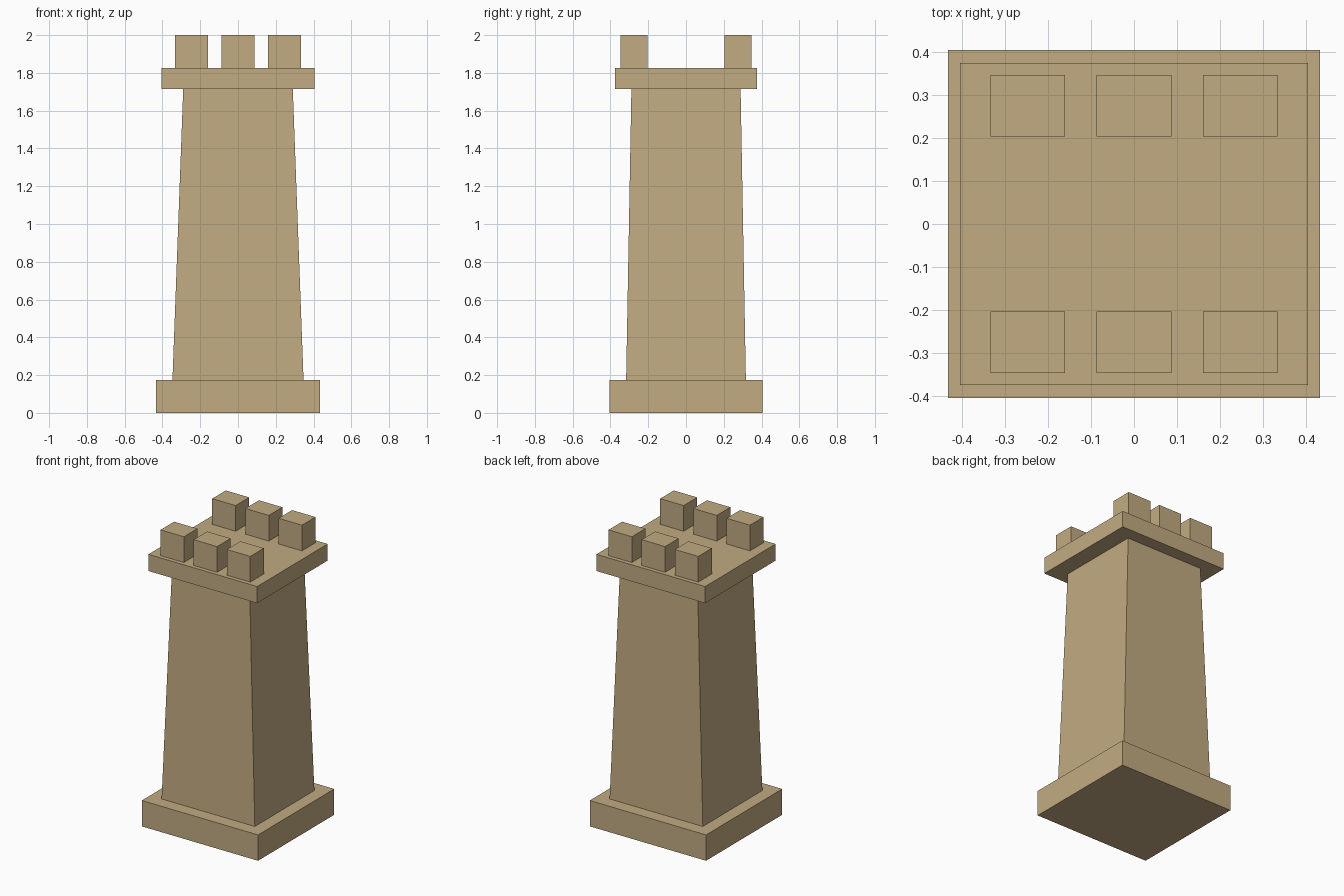
import bpy, bmesh

if "Cube" in bpy.data.objects:
    bpy.data.objects.remove(bpy.data.objects["Cube"])

stone = bpy.data.materials.new("tan_stone")
stone.diffuse_color = (0.539, 0.407, 0.223, 1)
stone.use_nodes = True
stone.node_tree.nodes["Principled BSDF"].inputs["Base Color"].default_value = stone.diffuse_color


def block(name, center, bottom, top, z0, z1):
    """Box with separate half sizes (x, y) at the bottom and the top."""
    bm = bmesh.new()
    bmesh.ops.create_cube(bm, size=2)
    for v in bm.verts:
        hx, hy = top if v.co.z > 0 else bottom
        v.co = (center[0] + v.co.x * hx, center[1] + v.co.y * hy,
                z1 if v.co.z > 0 else z0)
    mesh = bpy.data.meshes.new(name)
    bm.to_mesh(mesh)
    bm.free()
    mesh.materials.append(stone)
    obj = bpy.data.objects.new(name, mesh)
    bpy.context.collection.objects.link(obj)
    return obj


# Plinth, tapered shaft and top slab
block("base", (0, 0), (0.433, 0.405), (0.433, 0.405), 0, 0.174)
block("tower_shaft", (0, 0), (0.347, 0.317), (0.29, 0.289), 0.174, 1.715)
block("parapet_slab", (0, 0), (0.405, 0.375), (0.405, 0.375), 1.715, 1.827)

# Two rows of three battlements
for side, y in (("front", -0.275), ("back", 0.275)):
    for i in (-1, 0, 1):
        half = (0.087, 0.072)
        block(f"battlement_{side}_{i + 2}", (i * 0.247, y), half, half, 1.827, 2.0)
